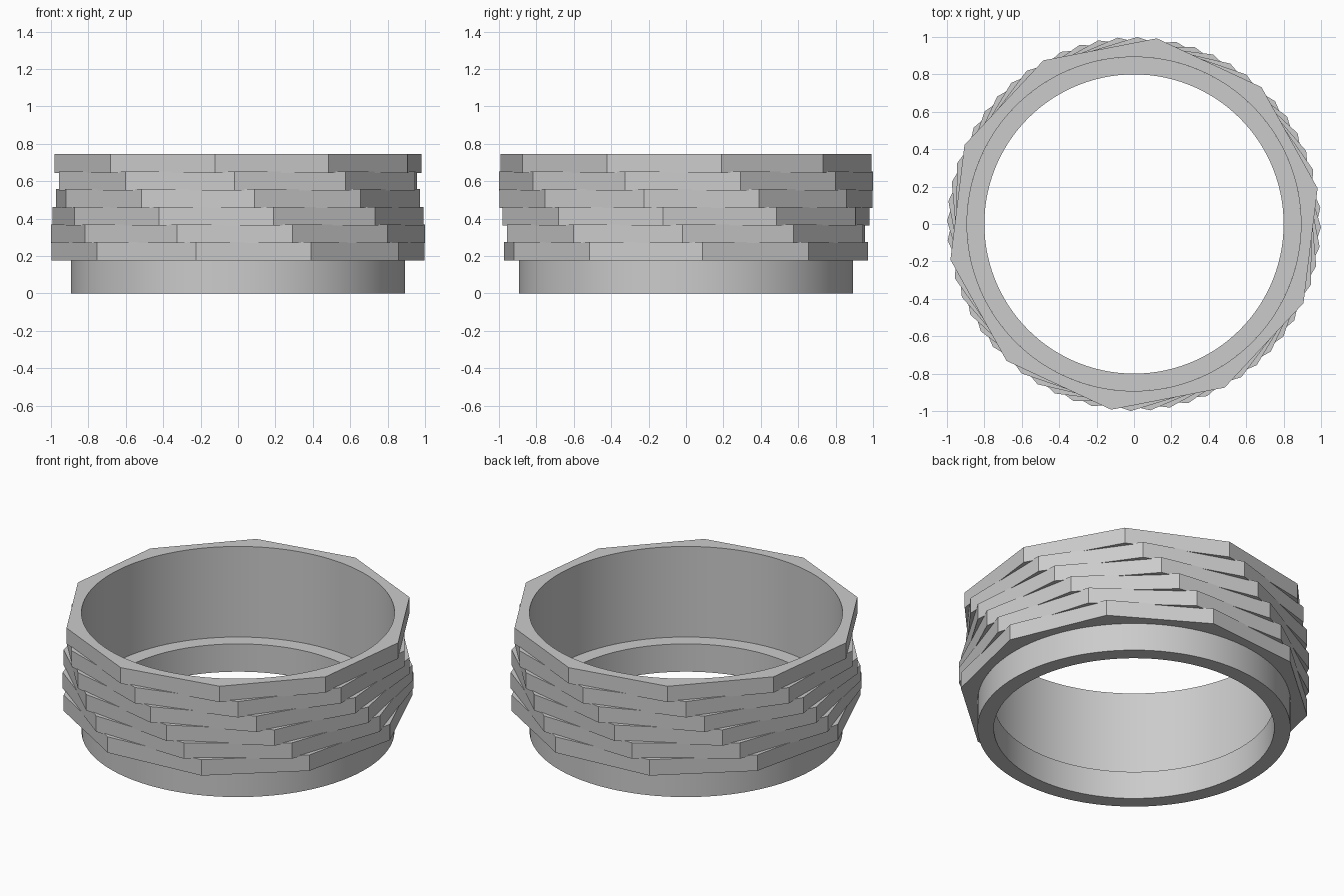
import bpy, bmesh, math

if "Cube" in bpy.data.objects:
    bpy.data.objects.remove(bpy.data.objects["Cube"])

SEG = 120          # round segments
SIDES = 10         # sides of each stacked layer
BORE = 0.893       # radius of upper bore and of lower collar
HOLE = 0.80        # radius of lower hole
COLLAR_TOP = 0.175
LAYERS, PITCH, THICK, TWIST = 6, 0.094, 0.10, -6

grey = bpy.data.materials.new("plain grey")
grey.diffuse_color = (0.6, 0.6, 0.6, 1)
grey.use_nodes = True
grey.node_tree.nodes["Principled BSDF"].inputs["Base Color"].default_value = grey.diffuse_color


def loop(bm, radius, count, z, phase=0.0):
    angles = [math.radians(phase) + 2 * math.pi * i / count for i in range(count)]
    return [bm.verts.new((radius * math.cos(a), radius * math.sin(a), z)) for a in angles]


def ring(name, outer_r, outer_n, inner_r, z0, z1, phase=0.0):
    """Flat ring with an outer polygon of outer_n sides and a round hole."""
    bm = bmesh.new()
    ob, ot = (loop(bm, outer_r, outer_n, z, phase) for z in (z0, z1))
    ib, it = (loop(bm, inner_r, SEG, z, phase) for z in (z0, z1))
    step = SEG // outer_n
    for i in range(outer_n):
        j = (i + 1) % outer_n
        arc = [(i * step + k) % SEG for k in range(step, -1, -1)]
        bm.faces.new([ob[i], ob[j], ot[j], ot[i]])                    # outer wall
        bm.faces.new([ot[i], ot[j]] + [it[k] for k in arc])           # top
        bm.faces.new(([ob[i], ob[j]] + [ib[k] for k in arc])[::-1])   # underside
    for i in range(SEG):
        j = (i + 1) % SEG
        bm.faces.new([ib[j], ib[i], it[i], it[j]])                    # hole wall
    mesh = bpy.data.meshes.new(name)
    bm.to_mesh(mesh)
    bm.free()
    mesh.materials.append(grey)
    obj = bpy.data.objects.new(name, mesh)
    bpy.context.collection.objects.link(obj)
    bpy.ops.object.select_all(action='DESELECT')
    obj.select_set(True)
    bpy.context.view_layer.objects.active = obj
    bpy.ops.object.shade_smooth_by_angle(angle=math.radians(30))
    return obj


# Round collar at the bottom
ring("lower_collar", BORE, SEG, HOLE, 0, COLLAR_TOP)

# Twisted stack of ten-sided layers
for n in range(LAYERS):
    z = COLLAR_TOP + n * PITCH
    ring(f"twisted_layer_{n + 1}", 1.0, SIDES, BORE, z, z + THICK, 5 + TWIST * n)
